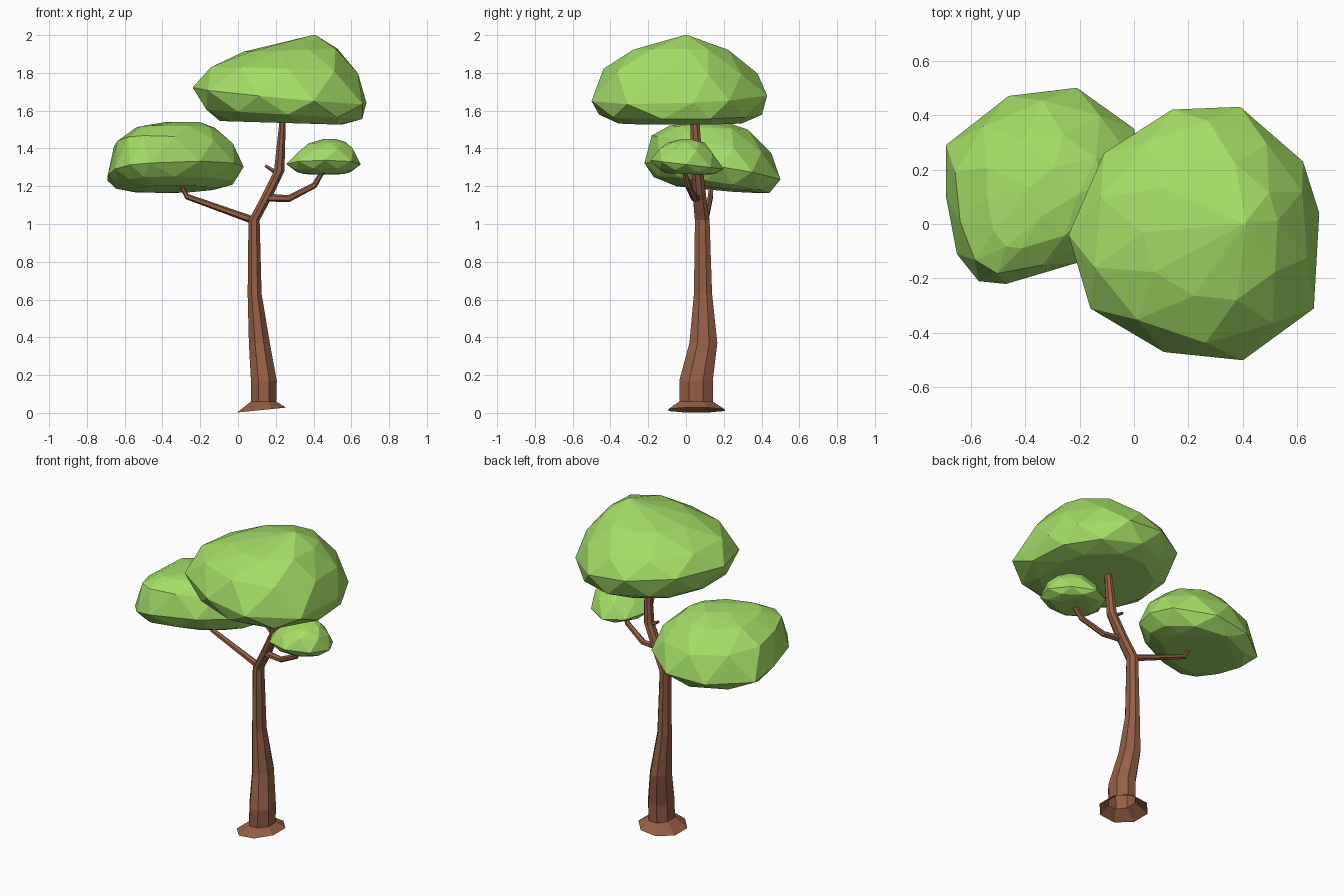
import bpy, bmesh
from math import cos, sin, tau
from mathutils import Vector

if "Cube" in bpy.data.objects:
    bpy.data.objects.remove(bpy.data.objects["Cube"])


def material(name, color):
    m = bpy.data.materials.new(name)
    m.diffuse_color = (*color, 1)
    m.use_nodes = True
    m.node_tree.nodes["Principled BSDF"].inputs["Base Color"].default_value = m.diffuse_color
    return m


BARK = material("bark", (0.30, 0.115, 0.06))
LEAF = material("leaf", (0.37, 0.73, 0.135))


def finish(name, bm, mat):
    bmesh.ops.recalc_face_normals(bm, faces=bm.faces)
    mesh = bpy.data.meshes.new(name)
    bm.to_mesh(mesh)
    bm.free()
    mesh.materials.append(mat)
    bpy.context.collection.objects.link(bpy.data.objects.new(name, mesh))


def skin(name, rings, mat, cap_start=False):
    """Bridge equal-sized rings of points; cap the far end."""
    bm = bmesh.new()
    vs = [[bm.verts.new(p) for p in ring] for ring in rings]
    n = len(vs[0])
    for a, b in zip(vs, vs[1:]):
        for i in range(n):
            j = (i + 1) % n
            bm.faces.new((a[i], a[j], b[j], b[i]))
    bm.faces.new(vs[-1])
    if cap_start:
        bm.faces.new(vs[0])
    finish(name, bm, mat)


def branch(name, path, sides=6):
    """Tapered tube through (x, y, z, radius) stations."""
    pts = [Vector(p[:3]) for p in path]
    rings = []
    for i, p in enumerate(pts):
        t = (pts[min(i + 1, len(pts) - 1)] - pts[max(i - 1, 0)]).normalized()
        u = t.cross(Vector((0, 1, 0))).normalized()
        v = t.cross(u)
        rings.append([p + path[i][3] * (u * cos(tau * k / sides) + v * sin(tau * k / sides))
                      for k in range(sides)])
    skin(name, rings, BARK, True)


def canopy(name, centre, outline, layers):
    """Faceted crown: hull of the outline repeated as scaled, tilted layers.
    Layer: z, scale, shift x, shift y, tilt x, tilt y."""
    c = Vector(centre)
    pts = [Vector(p) - c for p in outline]
    bm = bmesh.new()
    for n, (z, s, dx, dy, tx, ty) in enumerate(layers):
        ring = pts
        if n % 2:  # alternate layers sit half a step round
            ring = [(a + b) * 0.515 for a, b in zip(pts, pts[1:] + pts[:1])]
        if s < 0.4:
            ring = ring[::3]
        for p in ring:
            q = p * s
            bm.verts.new((c.x + q.x + dx, c.y + q.y + dy, z + tx * q.x + ty * q.y))
    res = bmesh.ops.convex_hull(bm, input=bm.verts[:])
    junk = {g for g in res["geom_interior"] + res["geom_unused"]
            if isinstance(g, bmesh.types.BMVert)}
    bmesh.ops.delete(bm, geom=list(junk), context='VERTS')
    finish(name, bm, LEAF)


# Trunk with open flared foot: x, y, z, radius x, radius y, tilt x
stations = [
    (0.125, 0.055, 0.015, 0.14, 0.16, 0.1),
    (0.135, 0.053, 0.06, 0.073, 0.096, 0),
    (0.137, 0.053, 0.17, 0.074, 0.096, 0),
    (0.113, 0.092, 0.37, 0.060, 0.080, 0),
    (0.088, 0.090, 0.63, 0.040, 0.052, 0),
    (0.085, 0.086, 1.02, 0.032, 0.042, 0),
    (0.150, 0.072, 1.14, 0.037, 0.038, 0.3),
    (0.218, 0.060, 1.28, 0.030, 0.034, 0),
    (0.238, 0.045, 1.57, 0.017, 0.026, 0),
]
skin("trunk", [[(x + rx * cos(a), y + ry * sin(a), z + t * rx * cos(a))
                for a in (tau * (k + 0.5) / 8 for k in range(8))]
               for x, y, z, rx, ry, t in stations], BARK)

# Branches
branch("left_branch", [(0.08, 0.10, 1.02, 0.02), (-0.27, 0.13, 1.145, 0.015),
                       (-0.31, 0.13, 1.22, 0.012)])
branch("right_branch", [(0.14, 0.06, 1.14, 0.022), (0.27, 0.045, 1.135, 0.018),
                        (0.405, 0.01, 1.205, 0.016), (0.455, -0.01, 1.29, 0.012)])
branch("twig", [(0.215, 0.06, 1.265, 0.014), (0.145, 0.07, 1.31, 0.008)], 5)

# Leaf crowns
canopy("top_canopy", (0.24, -0.02),
       [(-0.24, -0.04), (-0.11, 0.26), (0.14, 0.42), (0.39, 0.43), (0.62, 0.23),
        (0.68, 0.04), (0.66, -0.31), (0.40, -0.50), (0.11, -0.47), (-0.16, -0.31)],
       [(1.535, 0.70, 0, 0, -0.03, 0), (1.58, 0.92, 0.01, 0, -0.06, 0),
        (1.68, 1.0, 0, 0, -0.09, 0.03), (1.81, 0.87, 0.01, 0, -0.04, -0.03),
        (1.92, 0.54, 0.05, 0, 0.03, 0), (2.0, 0.02, 0.165, 0.02, 0, 0)])
canopy("left_canopy", (-0.33, 0.14),
       [(-0.69, 0.29), (-0.69, 0.10), (-0.65, -0.11), (-0.57, -0.21), (-0.47, -0.22),
        (-0.20, -0.14), (-0.02, 0.02), (0.03, 0.18), (0.0, 0.35), (-0.21, 0.50),
        (-0.46, 0.47)],
       [(1.185, 0.60, 0, 0.02, 0.03, -0.09), (1.21, 0.85, 0, 0, 0.05, -0.15),
        (1.28, 1.0, 0, 0, 0.08, -0.15), (1.42, 0.88, 0, 0, 0, -0.15),
        (1.51, 0.58, 0, -0.02, 0, -0.05), (1.54, 0.25, 0.04, -0.02, 0, 0)])
canopy("right_canopy", (0.455, 0.0),
       [(0.255, -0.02), (0.33, 0.14), (0.45, 0.20), (0.58, 0.13), (0.65, 0.0),
        (0.60, -0.13), (0.46, -0.19), (0.32, -0.14)],
       [(1.265, 0.55, 0, 0, 0, -0.04), (1.28, 0.85, 0, 0, 0, -0.1),
        (1.315, 1.0, 0, 0, 0, -0.12), (1.385, 0.82, 0.01, 0, 0.05, -0.1),
        (1.43, 0.5, 0.02, 0, 0.03, 0), (1.45, 0.2, 0.03, 0.01, 0, 0)])
